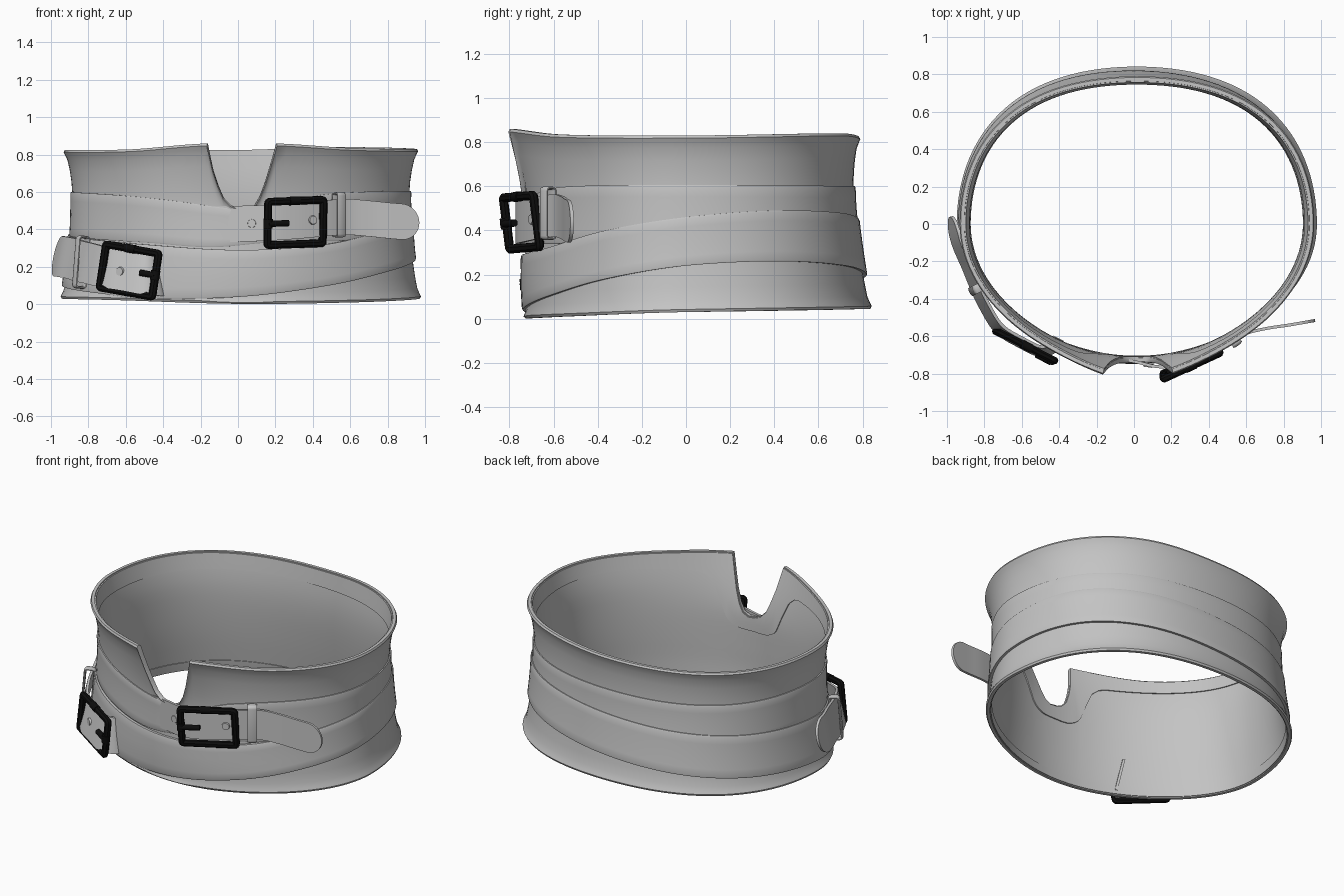
import bpy, bmesh, math
from mathutils import Matrix, Vector

if "Cube" in bpy.data.objects:
    bpy.data.objects.remove(bpy.data.objects["Cube"])


def material(name, rgb):
    m = bpy.data.materials.new(name)
    m.diffuse_color = (*rgb, 1)
    m.use_nodes = True
    m.node_tree.nodes["Principled BSDF"].inputs["Base Color"].default_value = m.diffuse_color
    return m


LEATHER = material("grey leather", (0.55, 0.55, 0.55))
BLACK = material("black metal", (0.004, 0.004, 0.004))


def spline(keys, x, period=None):
    """Smooth curve through (position, value) keys, optionally periodic."""
    k = list(keys)
    if period:
        x %= period
        k = [(p - period, v) for p, v in keys] + k + [(p + period, v) for p, v in keys]
    x = min(max(x, k[0][0]), k[-1][0])
    i = 0
    while i < len(k) - 2 and k[i + 1][0] < x:
        i += 1

    def slope(j):
        a, b = max(j - 1, 0), min(j + 1, len(k) - 1)
        return (k[b][1] - k[a][1]) / (k[b][0] - k[a][0])
    h = k[i + 1][0] - k[i][0]
    t = (x - k[i][0]) / h
    return ((2*t**3 - 3*t**2 + 1) * k[i][1] + (t**3 - 2*t**2 + t) * h * slope(i)
            + (3*t**2 - 2*t**3) * k[i + 1][1] + (t**3 - t**2) * h * slope(i + 1))


def finish(name, bm, mat, matrix=Matrix()):
    bmesh.ops.recalc_face_normals(bm, faces=bm.faces)
    me = bpy.data.meshes.new(name)
    bm.to_mesh(me)
    bm.free()
    me.transform(matrix)
    me.materials.append(mat)
    ob = bpy.data.objects.new(name, me)
    bpy.context.collection.objects.link(ob)
    bpy.ops.object.select_all(action='DESELECT')
    ob.select_set(True)
    bpy.context.view_layer.objects.active = ob
    bpy.ops.object.shade_smooth_by_angle(angle=math.radians(40))
    return ob


def loft(name, rings, mat, closed=True, matrix=Matrix()):
    """Skin a series of closed cross-sections."""
    bm = bmesh.new()
    vs = [[bm.verts.new(p) for p in r] for r in rings]
    n = len(vs[0])
    for i in range(len(vs) if closed else len(vs) - 1):
        a, b = vs[i], vs[(i + 1) % len(vs)]
        for j in range(n):
            bm.faces.new((a[j], a[(j + 1) % n], b[(j + 1) % n], b[j]))
    if not closed:
        bm.faces.new(vs[0])
        bm.faces.new(vs[-1])
    return finish(name, bm, mat, matrix)


# Body shape: half width, back depth and front depth by height
HALF_X = [(0, .957), (.1, .939), (.3, .912), (.5, .902), (.65, .905), (.85, .94)]
BACK_Y = [(0, .838), (.1, .82), (.3, .787), (.5, .763), (.65, .76), (.85, .78)]
FRONT_Y = [(0, .722), (.15, .73), (.3, .728), (.5, .728), (.65, .742), (.85, .775)]


def body_point(deg, z, off):
    a = math.radians(deg)
    c, s = math.cos(a), math.sin(a)
    b = spline(BACK_Y if s > 0 else FRONT_Y, z)
    off += math.sin(2 * a) ** 2 * (.034 if s > 0 else -.018)
    flare = .05 * math.exp(-((deg - 270) / 18) ** 2) * min(max((z - .5) / .35, 0), 1) ** 1.5
    return (.015 + (spline(HALF_X, z) + off) * c, (b + off + flare) * s, z)


def wrap(name, columns, outer, inner, rows, lip=()):
    """Shell round the body; columns hold (angle, low z, high z)."""
    rings = []
    n = len(rows)
    for deg, lo, hi in columns:
        zs = [lo + (hi - lo) * t for t in rows]
        extra = [0] * n
        for i, e in enumerate(lip):
            extra[i] = extra[n - 1 - i] = e
        rings.append([body_point(deg, z, outer + e) for z, e in zip(zs, extra)]
                     + [body_point(deg, z, inner) for z in reversed(zs)])
    return loft(name, rings, LEATHER)


# Main body with the front notch
BOTTOM = [(0, .03), (90, .045), (180, .03), (225, .022), (270, .002), (310, .01)]
TOP = [(0, .83), (60, .84), (90, .825), (180, .825), (230, .828), (259, .86),
       (281, .86), (310, .835)]
NOTCH = [(-.16, .86), (-.15, .80), (-.135, .72), (-.11, .64), (-.08, .57), (-.04, .53),
         (0, .515), (.05, .51), (.09, .53), (.12, .58), (.15, .66), (.178, .76), (.203, .86)]
cut = [(360 - math.degrees(math.acos((x - .015) / .92)), z) for x, z in NOTCH]
plain = [d for d in range(0, 360, 3) if not cut[0][0] - 1 < d < cut[-1][0] + 1]
cols = [(d, spline(BOTTOM, d, 360), spline(TOP, d, 360)) for d in plain]
cols += [(d, spline(BOTTOM, d, 360), z) for d, z in cut]
cols.sort()
ROWS = [0, .015, .035, .07] + [.07 + .86 * i / 12 for i in range(1, 12)] + [.93, .965, .985, 1]
wrap("belt_body", cols, 0, -.013, ROWS, (.006, .014, .009, .002))

# Facings sewn inside the top and bottom edges
FACING = [(0, .73), (90, .72), (180, .72), (245, .73), (252, .68), (259, .46), (270, .42),
          (281, .46), (288, .68), (295, .73)]
FIVE = [0, .25, .5, .75, 1]
wrap("top_facing", [(d, min(spline(FACING, d, 360), hi - .03), hi - .006) for d, lo, hi in cols],
     -.009, -.020, FIVE)
wrap("bottom_facing", [(d, lo + .006, lo + .06) for d, lo, hi in cols], -.009, -.018, FIVE)

# Two overlapping wrapped bands
BANDS = {
    "upper_band": (.010,
                   [(0, .34), (90, .34), (180, .36), (235, .33), (260, .305), (280, .33), (310, .34)],
                   [(0, .605), (90, .6), (180, .6), (220, .585), (245, .555), (262, .52),
                    (272, .505), (283, .52), (295, .575), (315, .6)]),
    "lower_band": (.019,
                   [(0, .24), (30, .26), (60, .24), (90, .2), (180, .1), (215, .06),
                    (240, .03), (270, .04), (300, .1), (330, .18)],
                   [(0, .46), (30, .49), (60, .48), (90, .45), (180, .37), (215, .34),
                    (235, .32), (270, .29), (300, .32), (330, .40)]),
}
for name, (off, low, high) in BANDS.items():
    wrap(name, [(d, spline(low, d, 360), spline(high, d, 360)) for d in range(0, 360, 3)],
         off, -.004, [0, .03, .2, .4, .6, .8, .97, 1], (-.003,))


# Buckle straps with rounded tails; lean pushes the lower edge outwards
def strap(name, path, half, lean=0, thick=.008):
    n = 60
    pts = []
    for i in range(n + 1):
        u = (1 - (1 - i / n) ** 1.6) * (len(path) - 1)
        pts.append(Vector([spline([(j, p[k]) for j, p in enumerate(path)], u) for k in range(3)]))
    rings = []
    for i, p in enumerate(pts):
        t = pts[min(i + 1, n)] - pts[max(i - 1, 0)]
        side = Vector((t.y, -t.x, 0)).normalized()
        nrm = side * thick
        left = (pts[-1] - p).length
        w = half * math.sqrt(max(1 - (1 - min(left / half, 1)) ** 2, .002))
        up = (Vector((0, 0, 1)) + side * lean) * w
        rings.append([p + nrm - up, p + nrm + up, p - nrm + up, p - nrm - up])
    return loft(name, rings, LEATHER, closed=False)


strap("right_strap", [(-.12, -.715, .43), (0, -.735, .43), (.15, -.764, .435), (.305, -.726, .445),
                      (.47, -.655, .46), (.58, -.592, .467), (.7, -.56, .458), (.83, -.54, .445),
                      (.968, -.516, .435)], .096)
strap("left_strap", [(-.405, -.61, .15), (-.435, -.66, .152), (-.5, -.68, .16), (-.6, -.635, .18),
                     (-.72, -.56, .2), (-.8, -.435, .22), (-.845, -.34, .23), (-.89, -.23, .245),
                     (-.945, -.1, .255), (-.978, .04, .26)], .107, .22)


# Rounded rectangular frames for buckles and keepers
def placed(loc, rz, roll=0, lean=0):
    return (Matrix.Translation(loc) @ Matrix.Rotation(math.radians(rz), 4, 'Z')
            @ Matrix.Rotation(math.radians(lean), 4, 'X') @ Matrix.Rotation(math.radians(roll), 4, 'Y'))


def frame(name, hu, hv, bar, depth, mat, matrix, r=.03):
    rings = []
    for q, (sx, sz) in enumerate([(1, 1), (-1, 1), (-1, -1), (1, -1)]):
        for k in range(5):
            a = math.radians(90 * q + 22.5 * k)
            c, s = math.cos(a), math.sin(a)
            ring = []
            for m in range(8):
                g = math.radians(45 * m + 22.5)
                e = r - bar / 2 + bar / 2 * 1.08 * math.cos(g)
                ring.append((sx * (hu - r) + e * c, depth * 1.08 * math.sin(g), sz * (hv - r) + e * s))
            rings.append(ring)
    return loft(name, rings, mat, matrix=matrix)


def rod(name, length, radius, mat, matrix, flat=1):
    bm = bmesh.new()
    bmesh.ops.create_cone(bm, cap_ends=True, segments=16, radius1=radius, radius2=radius * flat, depth=length)
    return finish(name, bm, mat, matrix)


SIDE = Matrix.Rotation(math.pi / 2, 4, 'Y')
FACE = Matrix.Rotation(math.pi / 2, 4, 'X')
BUCKLES = [("right", placed((.307, -.745, .437), 25, -2, 7), .183, .137, -1, .12),
           ("left", placed((-.582, -.652, .18), -27, 9, -1), .18, .137, 1, .09)]
for side, mat4, hu, hv, d, pin in BUCKLES:
    frame(side + "_buckle", hu, hv, .04, .019, BLACK, mat4)
    # Prong and its hinge sleeve on the strap-end bar
    rod(side + "_prong", pin, .017, BLACK,
        mat4 @ Matrix.Translation((d * (hu - .015 - pin / 2), -.014, 0)) @ SIDE)
    rod(side + "_hinge", .05, .025, BLACK, mat4 @ Matrix.Translation((d * (hu - .02), -.004, 0)))
    # Small lug in the middle of the top bar
    rod(side + "_lug", .06, .023, BLACK, mat4 @ Matrix.Translation((-.01, 0, hv - .02)) @ SIDE)

# Leather keepers round the straps
frame("right_keeper", .03, .122, .014, .028, LEATHER, placed((.54, -.625, .478), 127), .02)
frame("left_keeper", .036, .142, .014, .024, LEATHER, placed((-.838, -.345, .225), 27, 5), .02)

# Round eyelets on the straps
for name, loc, rz in [("eyelet_a", (.075, -.756, .432), -8), ("eyelet_b", (.4, -.697, .45), 24),
                      ("eyelet_c", (-.63, -.626, .175), -33)]:
    rod(name, .02, .027, LEATHER, placed(loc, rz) @ FACE, .8)
